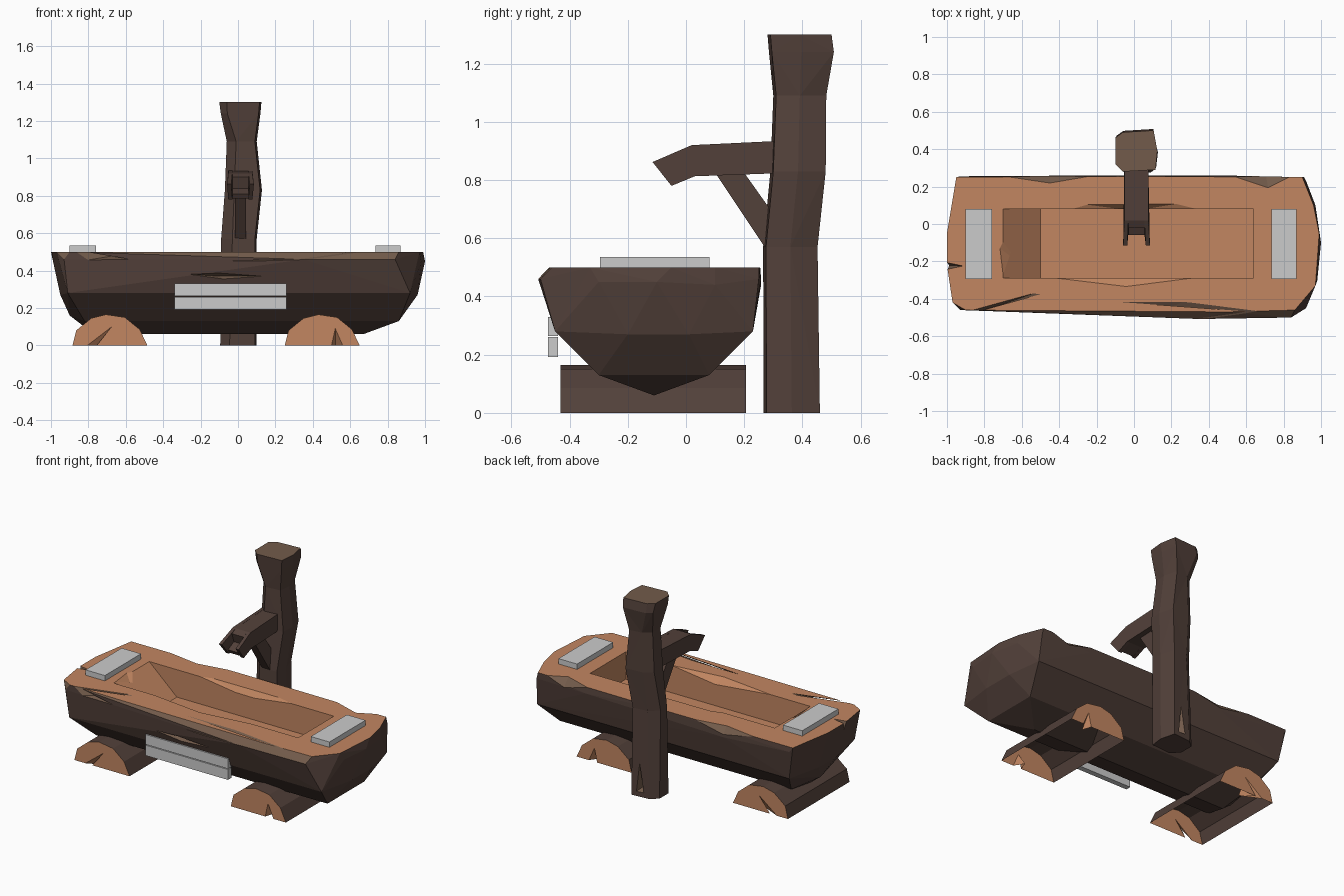
import bpy, bmesh
from mathutils import Vector

if "Cube" in bpy.data.objects:
    bpy.data.objects.remove(bpy.data.objects["Cube"])


def material(name, color):
    m = bpy.data.materials.new(name)
    m.diffuse_color = (*color, 1)
    m.use_nodes = True
    m.node_tree.nodes["Principled BSDF"].inputs["Base Color"].default_value = m.diffuse_color
    return m


MATS = [material("bark", (0.085, 0.052, 0.042)),
        material("cut_wood", (0.54, 0.24, 0.12)),
        material("chipped_bark", (0.17, 0.105, 0.07))]


def finish(name, bm, mats=True):
    bmesh.ops.recalc_face_normals(bm, faces=bm.faces)
    me = bpy.data.meshes.new(name)
    bm.to_mesh(me)
    bm.free()
    ob = bpy.data.objects.new(name, me)
    bpy.context.collection.objects.link(ob)
    if mats:
        for m in MATS:
            me.materials.append(m)
    return ob


def hull(name, pts, index=0):
    bm = bmesh.new()
    for p in pts:
        bm.verts.new(p)
    res = bmesh.ops.convex_hull(bm, input=bm.verts)
    loose = [v for v in bm.verts if not v.link_faces]
    bmesh.ops.delete(bm, geom=loose, context='VERTS')
    bmesh.ops.dissolve_limit(bm, angle_limit=0.02, verts=bm.verts, edges=bm.edges)
    for f in bm.faces:
        f.material_index = index
    return finish(name, bm)


def cut(ob, pts, index=1):
    c = hull("cutter", pts, index)
    c.hide_render = True
    mod = ob.modifiers.new("cut", 'BOOLEAN')
    mod.operation = 'DIFFERENCE'
    mod.solver = 'EXACT'
    mod.object = c
    bpy.context.view_layer.objects.active = ob
    bpy.ops.object.modifier_apply(modifier=mod.name)
    bpy.data.objects.remove(c)


def box(name, x, y, z):
    bm = bmesh.new()
    bmesh.ops.create_cube(bm, size=1)
    for v in bm.verts:
        v.co = [(a + b) / 2 + c * (b - a) for (a, b), c in zip((x, y, z), v.co)]
    return finish(name, bm, False)


def prism(bm, profile, x0, x1):
    a, b = ([bm.verts.new((x, y, z)) for y, z in profile] for x in (x0, x1))
    bm.faces.new(a)
    bm.faces.new(b)
    for i in range(len(a)):
        j = (i + 1) % len(a)
        bm.faces.new((a[i], a[j], b[j], b[i]))


# trough: half log with rounded ends and a chipped rim
body = [(-.77, .67, -.11, .06), (-.82, .86, -.30, .13), (-.82, .86, .08, .13),
        (-.91, .92, -.45, .28), (-.91, .92, .23, .28)]
pts = [(x, y, z) for x0, x1, y, z in body for x in (x0, x1)]
pts += [(-.95, -.2, .27), (-.95, -.02, .27), (.96, -.2, .27), (.96, .01, .27),
        (-.9, -.11, .16), (.91, -.11, .2)]
# top outline
pts += [(x, y, .5) for x, y in ((-.95, .25), (-1, -.05), (-1, -.22), (-.97, -.42), (-.9, -.46),
                                (0, -.42), (.5, -.47), (.86, -.46), (.97, -.33), (.99, -.05),
                                (.96, .1), (.9, .25), (.5, .25), (0, .255), (-.3, .25))]
# outer rim, slightly lower
pts += [(-.93, -.46, .46), (-.1, -.475, .45), (.35, -.508, .46), (.84, -.5, .46), (.98, -.3, .45),
        (1, -.1, .45), (.97, .1, .44), (.91, .25, .46), (.55, .258, .46), (-.45, .258, .44),
        (-.93, .255, .47)]
trough = hull("trough", pts)
for f in trough.data.polygons:
    f.material_index = 1 if f.normal.z > .97 else 2 if f.normal.z > .3 else 0

# basin with one sloping end
cut(trough, [(x, y, z) for y in (-.29, .08)
             for x, z in ((-.7, .5), (-.7, .6), (.64, .6), (.64, .32), (-.5, .32))])
# splintered rim of the basin
cut(trough, [(-.55, -.285, .51), (-.05, -.345, .51), (.42, -.285, .51), (0, -.28, .45), (0, -.25, .51)])
cut(trough, [(-.42, .075, .51), (-.3, .11, .51), (.27, .115, .51), (.43, .075, .51), (0, .07, .45),
             (0, .05, .51)])
cut(trough, [(-.71, -.29, .51), (-.73, -.12, .51), (-.65, -.18, .45), (-.69, -.04, .51)])
# chips along the outer rim and a gash in the front
chips = [[(-.95, -.48, .51), (-.48, -.35, .51), (-.9, -.5, .44), (-.6, -.5, .45)],
         [(-.1, -.40, .51), (.3, -.40, .51), (.85, -.47, .51), (.4, -.53, .45), (0, -.53, .43)],
         [(.45, .27, .51), (.72, .18, .51), (.9, .27, .51), (.7, .29, .43)],
         [(-.85, .27, .51), (-.45, .21, .51), (-.1, .27, .51), (-.45, .29, .42)],
         [(-1.02, -.2, .51), (-.9, -.225, .51), (-1.02, -.25, .51), (-1.02, -.22, .42)],
         [(-.33, -.50, .385), (.25, -.50, .37), (-.05, -.52, .335), (-.1, -.44, .37),
          (-.1, -.52, .40)]]
for c in chips:
    cut(trough, c, 2)


# half-round support logs, open underneath, with cracked ends
def support(name, cx, crack):
    arch = [(-.2, 0), (-.18, .08), (-.1, .145), (-.02, .165), (.08, .15), (.16, .085), (.2, 0)]
    bm = bmesh.new()
    rows = []
    for y, inward in ((-.432, 1), (.207, -1)):
        row = [bm.verts.new((cx + x, y, z)) for x, z in arch]
        notch = [bm.verts.new((cx + x, y, z)) for x, z in crack]
        deep = bm.verts.new((cx + crack[1][0], y + .06 * inward, 0))
        caps = [bm.faces.new(row + notch),
                bm.faces.new((notch[0], notch[1], deep)),
                bm.faces.new((notch[1], notch[2], deep))]
        for f in caps:
            f.material_index = 1
        rows.append(row)
    a, b = rows
    for i in range(len(a) - 1):
        bm.faces.new((a[i], a[i + 1], b[i + 1], b[i]))
    return finish(name, bm)


support("left_support_log", -.685, [(-.07, 0), (.01, .1), (-.12, 0)])
support("right_support_log", .45, [(.11, 0), (.07, .09), (.05, 0)])

# post: uneven six-sided trunk, each level is z, x range, y range, corner bevel
levels = [(0, -.095, .10, .267, .46, .05), (.57, -.09, .10, .265, .452, .06),
          (.83, -.07, .128, .29, .48, .05), (1.09, -.06, .10, .30, .482, .05),
          (1.24, -.092, .12, .285, .508, .035), (1.3, -.1, .125, .28, .5, .04)]
bm = bmesh.new()
rings = []
for z, x0, x1, y0, y1, b in levels:
    outline = [(x0 + b, y0), (x1 - .01, y0 + .01), (x1, (y0 + y1) / 2), (x1 - b / 2, y1),
               (x0 + b, y1 - .01), (x0, y1 - b), (x0, y0 + b)]
    rings.append([bm.verts.new((x, y, z)) for x, y in outline])
for k, (a, b) in enumerate(zip(rings, rings[1:])):
    for i in range(7):
        j = (i + 1) % 7
        if (i + k) % 2:
            bm.faces.new((a[i], a[j], b[j]))
            bm.faces.new((a[i], b[j], b[i]))
        else:
            bm.faces.new((a[i], a[j], b[i]))
            bm.faces.new((a[j], b[j], b[i]))
bm.faces.new(rings[0])
bm.faces.new(rings[-1]).material_index = 2
post = finish("post", bm)
# split in the back of the post
cut(post, [(-.03, .48, 0.02), (.05, .48, 0.02), (.02, .48, .33), (.02, .41, .05)], 2)

# spout: two cheeks around a shorter channel floor
cheek = [(.36, .937), (.29, .933), (.02, .92), (-.115, .862), (-.05, .78), (.03, .813), (.36, .825)]
floor = [(.36, .935), (.02, .92), (-.02, .90), (0, .84), (-.06, .81), (-.045, .785), (.03, .813),
         (.36, .825)]
bm = bmesh.new()
prism(bm, cheek, -.052, -.03)
prism(bm, cheek, .055, .077)
prism(bm, floor, -.03, .055)
for v in bm.verts:
    if v.co.y < -.1:
        v.co.x += -.006 if v.co.x < 0 else .008
finish("spout", bm)

# diagonal brace under the spout
bm = bmesh.new()
prism(bm, [(.1, .825), (.2, .825), (.31, .67), (.31, .51)], -.015, .042)
finish("spout_brace", bm)

# grey metal plates
box("left_top_plate", (-.9, -.76), (-.295, .08), (.5, .535))
box("right_top_plate", (.735, .87), (-.295, .08), (.5, .535))
box("lower_front_plate", (-.34, .26), (-.475, -.44), (.192, .26))
box("upper_front_plate", (-.34, .26), (-.475, -.44), (.265, .33))
